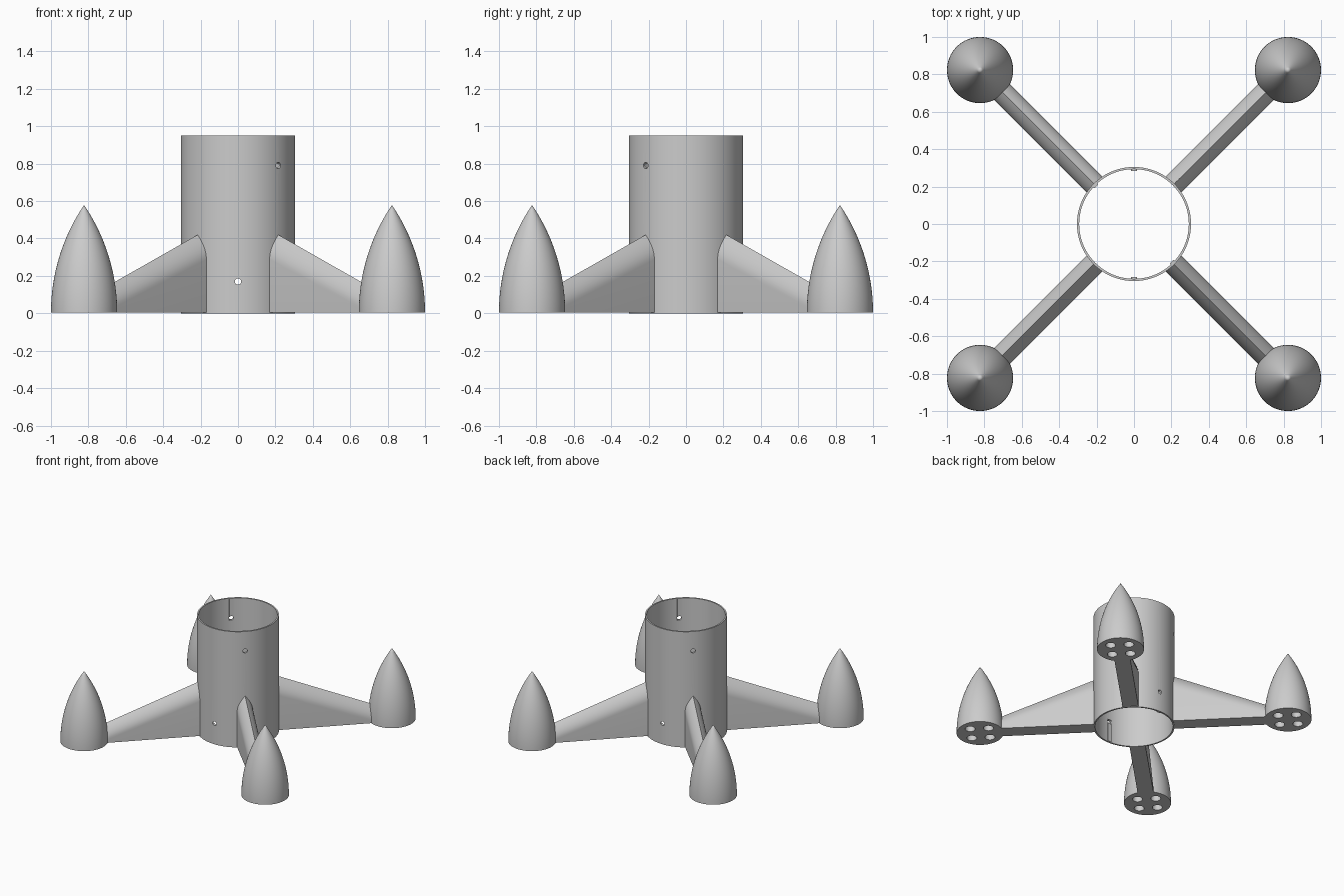
import bpy, bmesh, math
from mathutils import Matrix, Vector

cube = bpy.data.objects.get("Cube")
if cube:
    bpy.data.objects.remove(cube, do_unlink=True)

grey = bpy.data.materials.new("plain grey")
grey.use_nodes = True
GREY = (0.6, 0.6, 0.6, 1)
grey.diffuse_color = GREY
grey.node_tree.nodes["Principled BSDF"].inputs["Base Color"].default_value = GREY

TUBE_R, WALL, TUBE_H = 0.305, 0.012, 0.95
POD_R, POD_H, POD_AT = 0.177, 0.575, 0.823
BASE = 0.004


def finish(name, bm):
    bmesh.ops.remove_doubles(bm, verts=bm.verts, dist=1e-5)
    bmesh.ops.recalc_face_normals(bm, faces=bm.faces)
    mesh = bpy.data.meshes.new(name)
    bm.to_mesh(mesh)
    bm.free()
    mesh.materials.append(grey)
    ob = bpy.data.objects.new(name, mesh)
    bpy.context.collection.objects.link(ob)
    return ob


def revolve(name, profile, steps=96, closed=False):
    bm = bmesh.new()
    verts = [bm.verts.new((r, 0, z)) for r, z in profile]
    pairs = list(zip(verts, verts[1:]))
    if closed:
        pairs.append((verts[-1], verts[0]))
    edges = [bm.edges.new(p) for p in pairs]
    bmesh.ops.spin(bm, geom=verts + edges, axis=(0, 0, 1), cent=(0, 0, 0),
                   angle=math.tau, steps=steps)
    return finish(name, bm)


def add_cylinder(bm, centre, axis, radius, length):
    turn = Vector((0, 0, 1)).rotation_difference(Vector(axis)).to_matrix().to_4x4()
    bmesh.ops.create_cone(bm, cap_ends=True, segments=24, radius1=radius, radius2=radius,
                          depth=length, matrix=Matrix.Translation(centre) @ turn)


def cut(targets, cutter):
    cutter.hide_render = True
    for ob in targets:
        mod = ob.modifiers.new("holes", "BOOLEAN")
        mod.object, mod.operation, mod.solver = cutter, "DIFFERENCE", "EXACT"
        bpy.context.view_layer.update()
        result = ob.evaluated_get(bpy.context.evaluated_depsgraph_get())
        mesh = bpy.data.meshes.new_from_object(result)
        ob.modifiers.clear()
        ob.data = mesh
    bpy.data.objects.remove(cutter, do_unlink=True)


def smooth(ob):
    bpy.ops.object.select_all(action="DESELECT")
    ob.select_set(True)
    bpy.context.view_layer.objects.active = ob
    bpy.ops.object.shade_smooth_by_angle(angle=math.radians(30))


# Open central tube
inner = TUBE_R - WALL
tube = revolve("central_tube", [(inner, 0), (TUBE_R, 0), (TUBE_R, TUBE_H), (inner, TUBE_H)],
               closed=True)

# Inner ribs leading to the screw holes: upper pair on a diagonal, lower pair front and back
ribs, holes = [], bmesh.new()
for name, degrees, low, high, hole_z in (
        ("upper_rib_front", -45, 0.77, TUBE_H, 0.79), ("upper_rib_back", 135, 0.77, TUBE_H, 0.79),
        ("lower_rib_front", -90, 0, 0.19, 0.17), ("lower_rib_back", 90, 0, 0.19, 0.17)):
    a = math.radians(degrees)
    out = Vector((math.cos(a), math.sin(a), 0))
    bm = bmesh.new()
    place = (Matrix.Translation(out * (inner - 0.002) + Vector((0, 0, (low + high) / 2)))
             @ Matrix.Rotation(a, 4, "Z") @ Matrix.Diagonal((0.014, 0.03, high - low, 1)))
    bmesh.ops.create_cube(bm, size=1, matrix=place)
    ribs.append(finish(name, bm))
    add_cylinder(holes, out * TUBE_R + Vector((0, 0, hole_z)), out, 0.017, 0.1)
cut([tube] + ribs, finish("screw_hole_cutter", holes))

# Ogive pod with four sockets underneath
big = (POD_R ** 2 + POD_H ** 2) / (2 * POD_R)
profile = [(0, 0)]
for i in range(25):
    z = POD_H * i / 24
    profile.append((max(math.sqrt(big ** 2 - z * z) + POD_R - big, 0), z))
pod = revolve("pod", profile, 64)
sockets = bmesh.new()
for a in range(4):
    spot = Matrix.Rotation(a * math.pi / 2, 3, "Z") @ Vector((0.097, 0, 0))
    add_cylinder(sockets, spot, (0, 0, 1), 0.038, 0.13)
cut([pod], finish("socket_cutter", sockets))


# Fin with a pointed arch section, lofted outwards along x
def fin_section(bm, x, top, drop, half=0.06, steps=8):
    side = [(half, BASE)]
    for i in range(steps + 1):
        s = i / steps
        side.append((half * (1 - s * s), top - drop + drop * s))
    loop = side + [(-y, z) for y, z in reversed(side[:-1])]
    return [bm.verts.new((x, y, z)) for y, z in loop]


bm = bmesh.new()
root = fin_section(bm, 0.297, 0.423, 0.135)
tip = fin_section(bm, 1.03, 0.128, 0.11)
for i in range(len(root)):
    j = (i + 1) % len(root)
    bm.faces.new((root[i], root[j], tip[j], tip[i]))
bm.faces.new(root)
bm.faces.new(tip)
fin = finish("fin", bm)

# Four copies of the pod and fin around the tube
parts = [tube] + ribs
for i, where in enumerate(("back_left", "back_right", "front_right", "front_left")):
    a = math.radians(45 + 90 * i)
    for source in (fin, pod):
        ob = source if i == 0 else source.copy()
        if i == 0:
            source_name = source.name
        else:
            bpy.context.collection.objects.link(ob)
        ob.name = source.name.split("_")[0] + "_" + where
        ob.rotation_euler.z = a
        if source is pod:
            ob.rotation_euler.z = 0
            reach = POD_AT * math.sqrt(2)
            ob.location = (reach * math.cos(a), reach * math.sin(a), BASE)
        if i == 0:
            parts.append(ob)

for ob in parts:
    smooth(ob)
